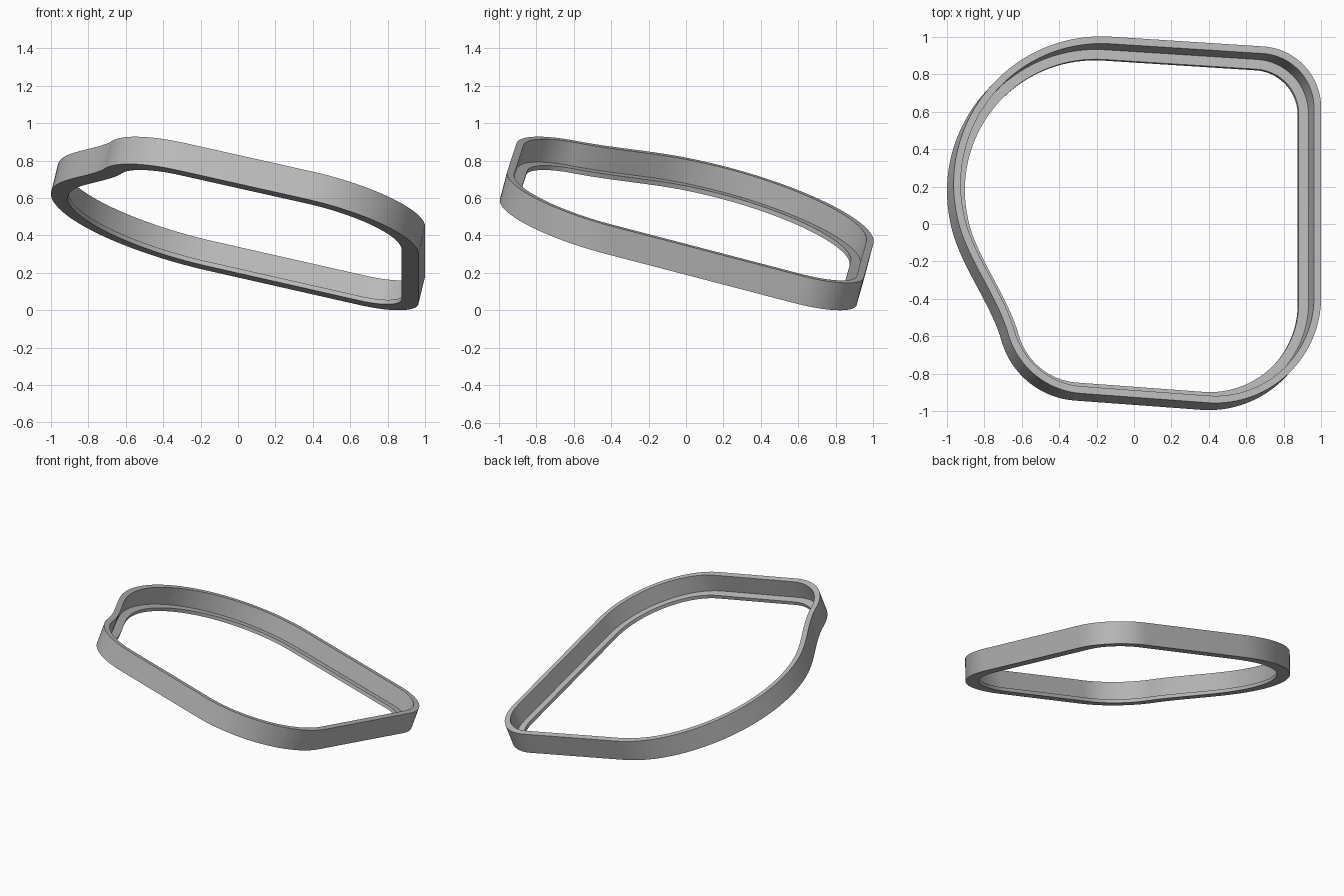
import bpy
import bmesh
import math
from mathutils import Vector
from mathutils.geometry import interpolate_bezier

cube = bpy.data.objects.get("Cube")
if cube:
    bpy.data.objects.remove(cube)

SLOPE_X, SLOPE_Y = 0.243, 0.261          # tilt of the ring plane
AXIS = Vector((SLOPE_X, SLOPE_Y, 1)).normalized()
HEIGHT, LIP_HEIGHT = 0.155, 0.025
WALL, LIP = 0.038, 0.09


def arc(cx, cy, r, start, end):
    steps = max(12, int((end - start) / 3))
    angles = [math.radians(start + (end - start) * i / steps) for i in range(steps + 1)]
    return [Vector((cx + r * math.cos(a), cy + r * math.sin(a))) for a in angles]


def ring_outline():
    """Closed counter-clockwise outline of the lower outer edge."""
    tilt = 86.3
    back_left = arc(-0.21, 0.175, 0.79, tilt, 192)
    front_left = arc(-0.285, -0.505, 0.44, 195, 180 + tilt)
    # S-shaped recess blending the two left-hand arcs
    start, end = back_left[-1], front_left[0]
    h1 = start + 0.22 * (start - back_left[-2]).normalized()
    h2 = end - 0.22 * (front_left[1] - end).normalized()
    recess = [Vector(p[:2]) for p in interpolate_bezier(start, h1, h2, end, 26)][1:-1]
    return (arc(0.635, 0.582, 0.33, 0, tilt) + back_left + recess + front_left
            + arc(0.40, -0.43, 0.565, 180 + tilt, 360))


def inset(points, distance):
    """Mitred offset towards the inside."""
    result = []
    for i, p in enumerate(points):
        d1 = (p - points[i - 1]).normalized()
        d2 = (points[(i + 1) % len(points)] - p).normalized()
        n1, n2 = Vector((-d1.y, d1.x)), Vector((-d2.y, d2.x))
        result.append(p + (n1 + n2) * distance / (1 + n1.dot(n2)))
    return result


# Cross-section as (inset, level) pairs: outer wall, rim, inner wall, lip
section = [(0, 0), (0, HEIGHT), (WALL, HEIGHT), (WALL, LIP_HEIGHT),
           (LIP, LIP_HEIGHT), (LIP, 0)]

outline = ring_outline()
bm = bmesh.new()
loops = []
for distance, level in section:
    loops.append([bm.verts.new(Vector((p.x, p.y, -SLOPE_X * p.x - SLOPE_Y * p.y)) + AXIS * level)
                  for p in inset(outline, distance)])
count = len(outline)
for k, loop in enumerate(loops):
    upper = loops[(k + 1) % len(loops)]
    for i in range(count):
        j = (i + 1) % count
        bm.faces.new((loop[i], loop[j], upper[j], upper[i]))
bmesh.ops.recalc_face_normals(bm, faces=bm.faces)

# Rest the ring on the ground
lowest = min(v.co.z for v in bm.verts)
bmesh.ops.translate(bm, vec=(0, 0, -lowest), verts=bm.verts)

mesh = bpy.data.meshes.new("bezel_ring")
bm.to_mesh(mesh)
bm.free()
ring = bpy.data.objects.new("bezel_ring", mesh)
bpy.context.collection.objects.link(ring)

# Plain grey finish
grey = bpy.data.materials.new("plain_grey")
grey.use_nodes = True
colour = (0.5, 0.5, 0.5, 1)
grey.diffuse_color = colour
grey.node_tree.nodes["Principled BSDF"].inputs["Base Color"].default_value = colour
mesh.materials.append(grey)

bpy.ops.object.select_all(action="DESELECT")
ring.select_set(True)
bpy.context.view_layer.objects.active = ring
bpy.ops.object.shade_smooth_by_angle(angle=math.radians(30))
